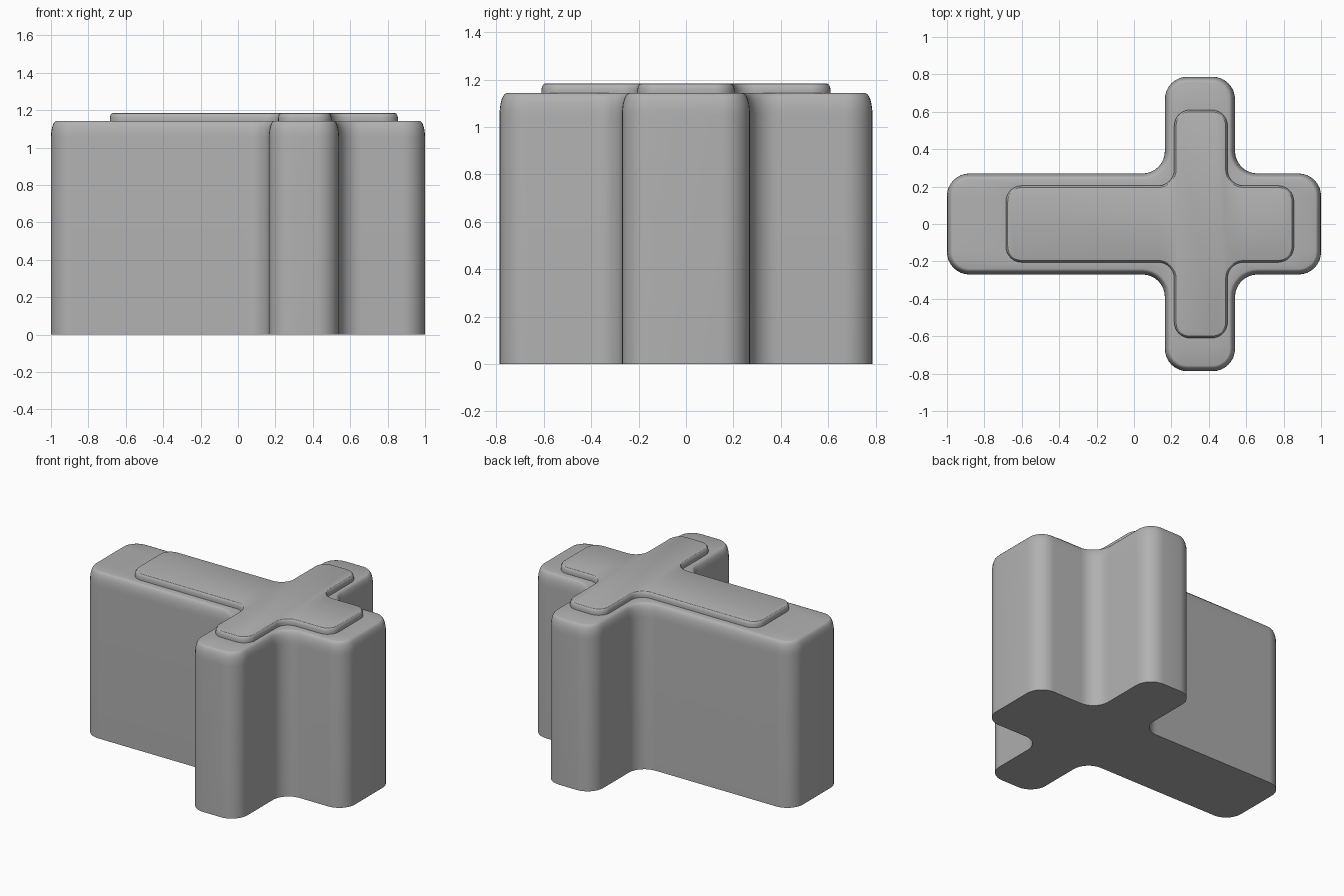
import bpy
import bmesh
from math import sin, cos, pi
from mathutils import Vector

if "Cube" in bpy.data.objects:
    bpy.data.objects.remove(bpy.data.objects["Cube"])

SEGS = 8


def cross_outline(x0, x1, b, a0, a1, c, r, d):
    """Rounded cross outline, inset by d."""
    x0, x1, b, a0, a1, c = x0 + d, x1 - d, b - d, a0 + d, a1 - d, c - d
    pts = [Vector(p) for p in (
        (x0, -b), (a0, -b), (a0, -c), (a1, -c), (a1, -b), (x1, -b),
        (x1, b), (a1, b), (a1, c), (a0, c), (a0, b), (x0, b))]
    out = []
    for i, p in enumerate(pts):
        u = (p - pts[i - 1]).normalized()
        v = (pts[(i + 1) % 12] - p).normalized()
        rad = r - d if u.cross(v) > 0 else r + d
        centre = p + (v - u) * rad
        for k in range(SEGS + 1):
            t = k / SEGS * pi / 2
            out.append(centre + (u * sin(t) - v * cos(t)) * rad)
    return out


def rounded_levels(shape, top, inset, drop, steps):
    """Outlines stepping up over a softly rounded top edge."""
    for k in range(steps + 1):
        t = k / steps * pi / 2
        yield cross_outline(*shape, inset * (1 - cos(t))), top - drop * (1 - sin(t))


# Main block and the smaller raised cross on its top
block = (-1.0, 1.0, 0.27, 0.165, 0.54, 0.787, 0.12)
plate = (-0.685, 0.855, 0.205, 0.215, 0.5, 0.61, 0.085)
levels = [(cross_outline(*block, 0), 0.0)]
levels += rounded_levels(block, 1.143, 0.03, 0.09, 6)
levels += [(cross_outline(*plate, 0), 1.143)]
levels += rounded_levels(plate, 1.184, 0.016, 0.03, 4)

# Join the outlines into one closed body
bm = bmesh.new()
rings = [[bm.verts.new((p.x, p.y, z)) for p in outline] for outline, z in levels]
n = len(rings[0])
for low, high in zip(rings, rings[1:]):
    for i in range(n):
        j = (i + 1) % n
        bm.faces.new((low[i], low[j], high[j], high[i]))
bm.faces.new(rings[0][::-1])
bm.faces.new(rings[-1])
mesh = bpy.data.meshes.new("cross_block")
bm.to_mesh(mesh)
bm.free()

# Dark grey finish
grey = bpy.data.materials.new("dark_grey")
grey.diffuse_color = (0.44, 0.44, 0.44, 1)
grey.use_nodes = True
grey.node_tree.nodes["Principled BSDF"].inputs["Base Color"].default_value = grey.diffuse_color
mesh.materials.append(grey)

obj = bpy.data.objects.new("cross_block", mesh)
bpy.context.collection.objects.link(obj)
bpy.context.view_layer.objects.active = obj
obj.select_set(True)
bpy.ops.object.shade_smooth_by_angle(angle=pi / 6)
